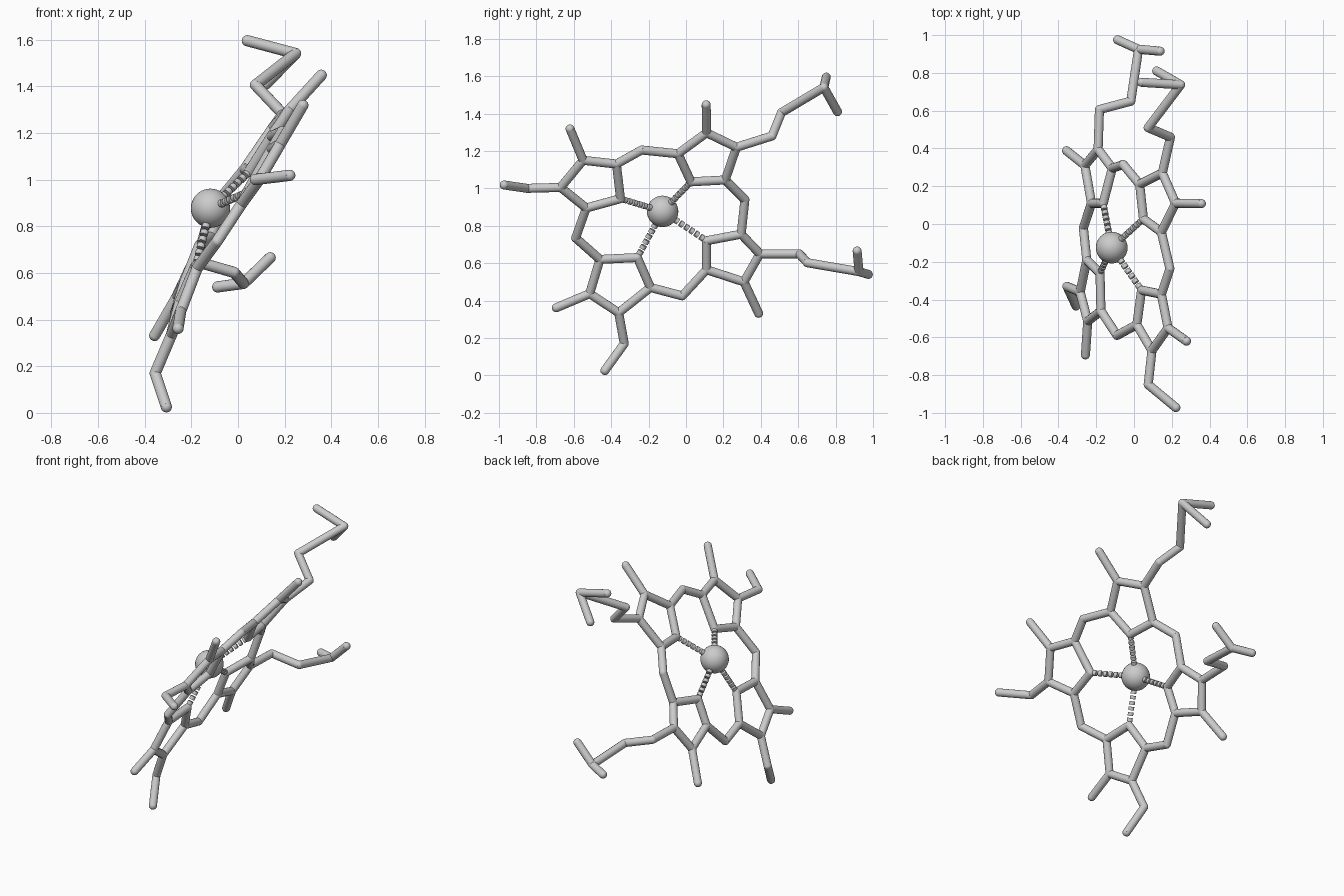
import bpy, bmesh
from mathutils import Vector, Matrix

if "Cube" in bpy.data.objects:
    bpy.data.objects.remove(bpy.data.objects["Cube"])

R = 0.024        # tube radius
METAL = Vector((-0.118, -0.125, 0.877))


def add_tube(bm, a, b, r, sides=16):
    a, b = Vector(a), Vector(b)
    d = b - a
    m = Matrix.Translation((a + b) / 2) @ d.to_track_quat('Z', 'Y').to_matrix().to_4x4()
    bmesh.ops.create_cone(bm, cap_ends=True, segments=sides, radius1=r, radius2=r,
                          depth=d.length, matrix=m)


def finish(bm, name):
    me = bpy.data.meshes.new(name)
    bm.to_mesh(me)
    bm.free()
    ob = bpy.data.objects.new(name, me)
    bpy.context.collection.objects.link(ob)
    bpy.ops.object.select_all(action='DESELECT')
    ob.select_set(True)
    bpy.context.view_layer.objects.active = ob
    bpy.ops.object.shade_smooth_by_angle(angle=0.7)
    return ob


def sticks(name, *paths):
    """Round-jointed tubes along each path of points."""
    bm = bmesh.new()
    joints = set()
    for path in paths:
        joints.update(path)
        for a, b in zip(path, path[1:]):
            add_tube(bm, a, b, R)
    for p in sorted(joints):
        bmesh.ops.create_uvsphere(bm, u_segments=16, v_segments=10, radius=R,
                                  matrix=Matrix.Translation(p))
    return finish(bm, name)


def dashes(name, end, pitch=0.033, fill=0.021, r=0.017):
    """Row of short discs from the metal ball to a ring corner."""
    bm = bmesh.new()
    d = Vector(end) - METAL
    n = d.normalized()
    t = 0.08
    while t < d.length - 0.01:
        add_tube(bm, METAL + n * t, METAL + n * (t + fill), r, 12)
        t += pitch
    return finish(bm, name)


# Five-sided rings: inner corner first, then around
rings = {
    "upper_right": [(.05, .027, 1.035), (.145, -.043, 1.185), (.22, .11, 1.297),
                    (.15, .27, 1.22), (.03, .21, 1.045)],
    "upper_left": [(.04, -.35, .945), (.145, -.372, 1.13), (.18, -.55, 1.15),
                   (.095, -.67, 1.005), (.015, -.533, .895)],
    "lower_left": [(-.18, -.26, .63), (-.175, -.46, .62), (-.245, -.515, .437),
                   (-.285, -.36, .335), (-.25, -.19, .47)],
    "lower_right": [(-.163, .11, .72), (-.115, .295, .755), (-.19, .395, .65),
                    (-.26, .31, .50), (-.225, .11, .565)],
}
for key, pts in rings.items():
    sticks(key + "_ring", pts + pts[:1])
    dashes(key + "_dashed_bond", pts[0])

A, B, C, D = rings.values()

# Bridges linking neighbouring rings
sticks("top_bridge", [A[1], (.19, -.237, 1.205), B[1]])
sticks("left_bridge", [B[4], (-.09, -.59, .735), C[1]])
sticks("bottom_bridge", [C[4], (-.268, -.02, .425), D[4]])
sticks("right_bridge", [D[1], (-.057, .315, .94), A[4]])

# Single-stick branches
sticks("upper_right_stub", [A[2], (.357, .108, 1.447)])
sticks("upper_left_stub", [B[2], (.278, -.62, 1.318)])
sticks("lower_left_stub", [C[2], (-.257, -.693, .362)])
sticks("lower_right_stub", [D[3], (-.357, .388, .332)])

# Two-stick branches
sticks("left_branch", [B[3], (.075, -.85, 1.0), (.222, -.972, 1.018)])
sticks("bottom_branch", [C[3], (-.355, -.33, .17), (-.307, -.434, .026)])

# Long forked tails
fork = (.247, .737, 1.54)
sticks("upper_tail", [A[3], (.193, .46, 1.28), (.075, .51, 1.405), fork, (.04, .75, 1.595)],
       [fork, (.12, .81, 1.41)])
fork = (.024, .925, .555)
sticks("lower_tail", [D[2], (-.183, .606, .65), (-.017, .65, .602), fork, (-.087, .975, .54)],
       [fork, (.138, .915, .665)])

# Central metal ball
bm = bmesh.new()
bmesh.ops.create_uvsphere(bm, u_segments=32, v_segments=20, radius=0.084,
                          matrix=Matrix.Translation(METAL))
finish(bm, "centre_ball")
